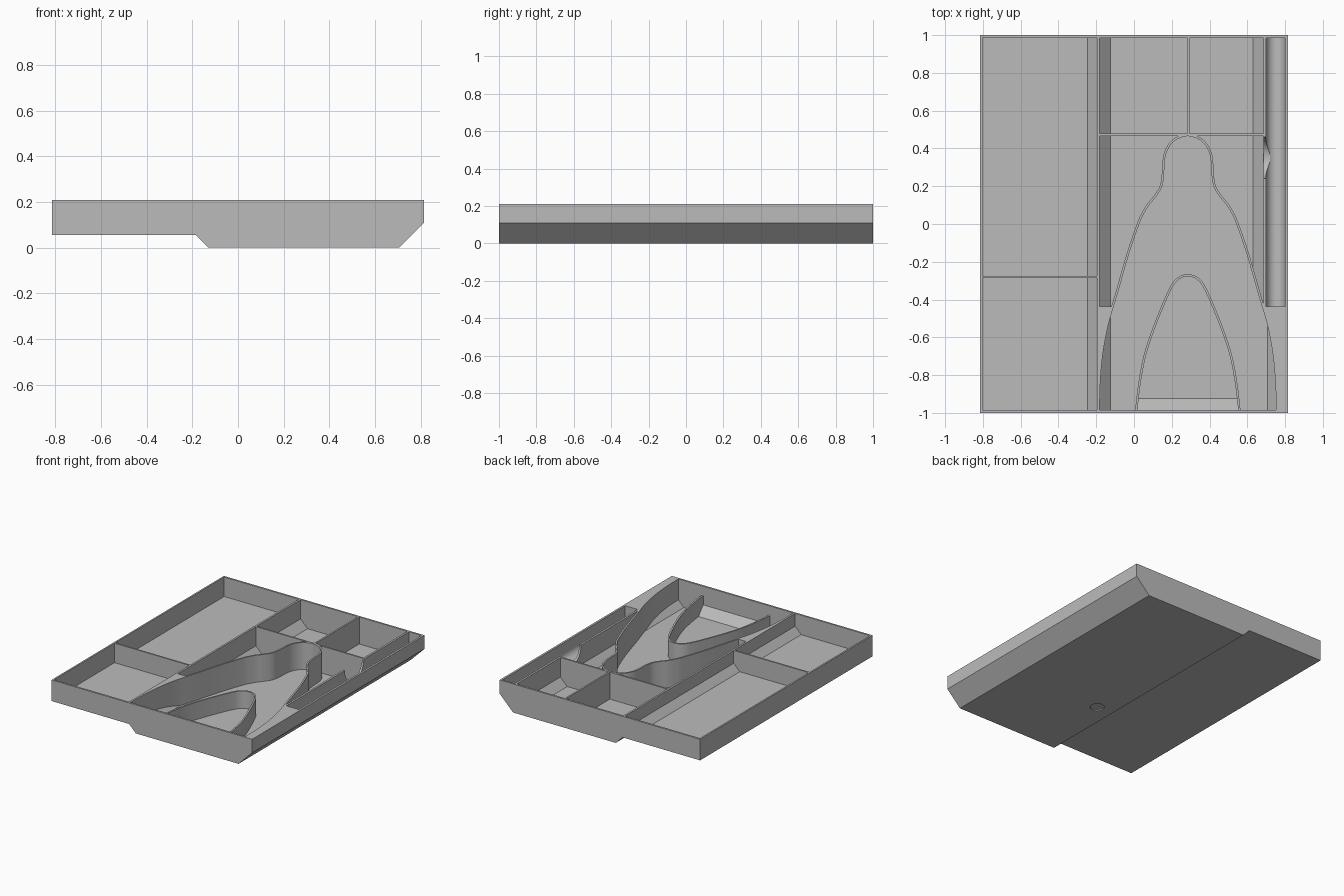
import bpy, bmesh, math
from mathutils import Vector

if "Cube" in bpy.data.objects:
    bpy.data.objects.remove(bpy.data.objects["Cube"], do_unlink=True)

grey = bpy.data.materials.new("plain_grey")
grey.use_nodes = True
COLOR = (0.5, 0.5, 0.5, 1)
grey.diffuse_color = COLOR
grey.node_tree.nodes["Principled BSDF"].inputs["Base Color"].default_value = COLOR

T = 0.012        # wall and floor thickness
TOP = 0.21       # rim height
OVER = 0.3       # cutters rise past the rim
END = 0.986      # inner face of the end walls
MID = 0.285      # centre line of the curved pocket


def prism(name, pts, axis, lo, hi):
    """Extrude a 2D outline along the given axis."""
    place = {"x": lambda a, b, c: (c, a, b),
             "y": lambda a, b, c: (a, c, b),
             "z": lambda a, b, c: (a, b, c)}[axis]
    bm = bmesh.new()
    face = bm.faces.new([bm.verts.new(place(a, b, lo)) for a, b in pts])
    new = bmesh.ops.extrude_face_region(bm, geom=[face])["geom"]
    shift = Vector(place(0, 0, hi - lo))
    bmesh.ops.translate(bm, vec=shift, verts=[g for g in new if isinstance(g, bmesh.types.BMVert)])
    bmesh.ops.recalc_face_normals(bm, faces=bm.faces)
    mesh = bpy.data.meshes.new(name)
    bm.to_mesh(mesh)
    bm.free()
    mesh.materials.append(grey)
    obj = bpy.data.objects.new(name, mesh)
    bpy.context.collection.objects.link(obj)
    return obj


def boolean(target, tool, operation="DIFFERENCE"):
    """Apply a boolean and discard the tool."""
    bpy.context.view_layer.objects.active = target
    mod = target.modifiers.new("cut", "BOOLEAN")
    mod.operation, mod.solver, mod.object = operation, "EXACT", tool
    bpy.ops.object.modifier_apply(modifier=mod.name)
    bpy.data.objects.remove(tool, do_unlink=True)


def circle(cx, cy, r, n=48):
    return [(cx + r * math.cos(i * math.tau / n), cy + r * math.sin(i * math.tau / n)) for i in range(n)]


def smooth_path(half, steps=4):
    """Mirror (half width, y) points and run a smooth curve through them."""
    pts = [Vector((MID - w, y)) for w, y in reversed(half)] + [Vector((MID + w, y)) for w, y in half[1:]]
    out = []
    for i in range(len(pts) - 1):
        p0, p1, p2, p3 = pts[max(i - 1, 0)], pts[i], pts[i + 1], pts[min(i + 2, len(pts) - 1)]
        for k in range(steps):
            t = k / steps
            out.append(0.5 * (2 * p1 + (p2 - p0) * t + (2 * p0 - 5 * p1 + 4 * p2 - p3) * t ** 2
                              + (3 * p1 - p0 - 3 * p2 + p3) * t ** 3))
    return out + [pts[-1]]


def offset(path, d):
    """Shift a left-to-right path outwards by d."""
    out = []
    for i, p in enumerate(path):
        tan = (path[min(i + 1, len(path) - 1)] - path[max(i - 1, 0)]).normalized()
        out.append(p + d * Vector((-tan.y, tan.x)))
    return out


def closed(path, y):
    """Close an arch-shaped path with a straight base at y."""
    return [(path[0].x, y)] + [tuple(p) for p in path[1:-1]] + [(path[-1].x, y)]


# Tray body with stepped and chamfered underside
tray = prism("tray_body", [(-0.815, TOP), (-0.815, 0.055), (-0.185, 0.055), (-0.13, 0),
                           (0.705, 0), (0.815, 0.11), (0.815, TOP)], "y", -1, 1)

# Two shallow side bins with a sloped edge
side = [(-0.803, 0.067), (-0.245, 0.067), (-0.196, 0.116), (-0.196, OVER), (-0.803, OVER)]
for lo, hi in ((-END, -0.286), (-0.274, END)):
    boolean(tray, prism("side_bin_cutter", side, "y", lo, hi))


def deep_profile(right):
    """Deep bin section, sloped on both sides."""
    return [(-0.182, OVER), (-0.182, 0.069), (-0.125, T), (right - 0.055, T),
            (right, 0.067), (right, OVER)]


# Two back bins
for lo, hi in ((-0.5, MID - 0.002), (MID + 0.01, 0.9)):
    cutter = prism("back_bin_cutter", deep_profile(0.685), "y", 0.479, END)
    clip = prism("clip", [(lo, 0.4), (hi, 0.4), (hi, 1.1), (lo, 1.1)], "z", -0.1, 0.5)
    boolean(cutter, clip, "INTERSECT")
    boolean(tray, cutter)

# Curved central pocket, and the bins on either side of it
pocket = smooth_path([(0, 0.465), (0.04, 0.456), (0.073, 0.438), (0.1, 0.405), (0.118, 0.36),
                      (0.124, 0.3), (0.128, 0.24), (0.14, 0.19), (0.172, 0.14), (0.205, 0.1),
                      (0.235, 0.05), (0.257, 0), (0.312, -0.16), (0.375, -0.38), (0.42, -0.53),
                      (0.45, -0.69), (0.464, -0.85), (0.467, -END)])
flank = prism("flank_cutter", deep_profile(0.685), "y", -0.437, 0.467)
boolean(flank, prism("clip", closed(offset(pocket, T), -1.1), "z", -0.1, 0.5))
boolean(tray, flank)
centre = prism("pocket_cutter", deep_profile(0.762), "y", -END, 0.6)
boolean(centre, prism("clip", closed(pocket, -END - 0.01), "z", -0.1, 0.5), "INTERSECT")
# keep the cutter inside the front wall
boolean(centre, prism("clip", [(-2, -2), (2, -2), (2, -END), (-2, -END)], "z", -0.1, 0.5))
boolean(tray, centre)

# Round-bottomed trough along the edge
bowl = [(0.75 + 0.05 * math.cos(a), 0.136 + 0.05 * math.sin(a))
        for a in (math.pi + math.pi * i / 20 for i in range(21))]
boolean(tray, prism("trough_cutter", [(0.7, OVER)] + bowl + [(0.8, OVER)], "y", -0.437, END))

# Finger notch between trough and flank bin
boolean(tray, prism("notch_cutter", circle(0.35, 0.205, 0.11), "x", 0.66, 0.75))

# Shallow round recess underneath
boolean(tray, prism("recess_cutter", circle(0, -0.39, 0.048), "z", -0.1, 0.008))

# Low arched divider inside the pocket
arch = smooth_path([(0, -0.265), (0.04, -0.275), (0.072, -0.3), (0.095, -0.335), (0.13, -0.41),
                    (0.19, -0.56), (0.235, -0.7), (0.263, -0.85), (0.279, -END)])
divider = prism("arched_divider", closed(arch, -0.99), "z", 0.006, 0.14)
boolean(divider, prism("clip", closed(offset(arch, -T), -1.1), "z", -0.1, 0.5))

# Ramp at the front of the arched bin
ramp = prism("front_ramp", [(-0.99, 0.006), (-0.925, 0.006), (-0.925, T), (-END, 0.073), (-0.99, 0.073)],
             "x", MID - 0.27, MID + 0.27)

for obj in (tray, divider, ramp):
    bpy.ops.object.select_all(action="DESELECT")
    obj.select_set(True)
    bpy.context.view_layer.objects.active = obj
    bpy.ops.object.shade_smooth_by_angle(angle=math.radians(25))
